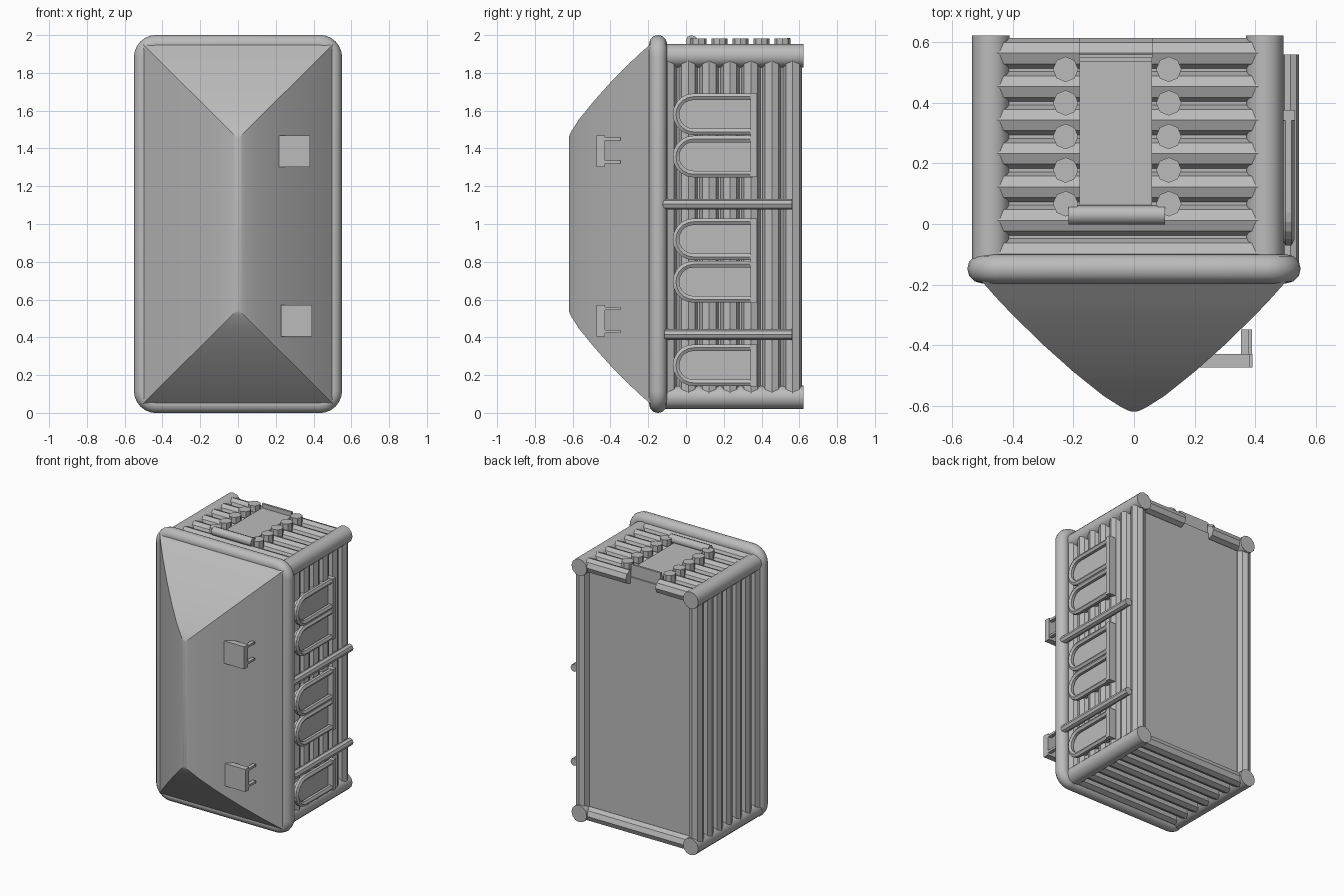
import bpy, bmesh, math
from mathutils import Matrix, Vector

if "Cube" in bpy.data.objects:
    bpy.data.objects.remove(bpy.data.objects["Cube"])

GREY = (0.5, 0.5, 0.5, 1)
grey = bpy.data.materials.new("grey")
grey.use_nodes = True
grey.diffuse_color = GREY
grey.node_tree.nodes["Principled BSDF"].inputs["Base Color"].default_value = GREY


def finish(name, bm, smooth=None):
    bmesh.ops.recalc_face_normals(bm, faces=bm.faces)
    mesh = bpy.data.meshes.new(name)
    bm.to_mesh(mesh)
    bm.free()
    mesh.materials.append(grey)
    obj = bpy.data.objects.new(name, mesh)
    bpy.context.collection.objects.link(obj)
    if smooth:
        smooth_object(obj, smooth)
    return obj


def smooth_object(obj, degrees):
    bpy.ops.object.select_all(action='DESELECT')
    obj.select_set(True)
    bpy.context.view_layer.objects.active = obj
    bpy.ops.object.shade_smooth_by_angle(angle=math.radians(degrees))


def box(name, x, y, z):
    """Box from (low, high) pairs."""
    bm = bmesh.new()
    bmesh.ops.create_cube(bm, size=1)
    for v in bm.verts:
        v.co = [lo + (hi - lo) * (c + 0.5) for (lo, hi), c in zip((x, y, z), v.co)]
    return finish(name, bm)


def rod(name, a, b, r, sides=8, smooth=None):
    """Straight cylinder between two points."""
    a, b = Vector(a), Vector(b)
    turn = (b - a).to_track_quat('Z', 'Y').to_matrix().to_4x4()
    bm = bmesh.new()
    bmesh.ops.create_cone(bm, cap_ends=True, segments=sides, radius1=r, radius2=r,
                          depth=(b - a).length,
                          matrix=Matrix.Translation((a + b) / 2) @ turn)
    return finish(name, bm, smooth)


def tube(name, points, r, closed, res, smooth):
    """Bent tube along a path of points."""
    curve = bpy.data.curves.new(name, 'CURVE')
    curve.dimensions = '3D'
    curve.bevel_depth, curve.bevel_resolution = r, res
    curve.use_fill_caps = True
    spline = curve.splines.new('POLY')
    spline.points.add(len(points) - 1)
    for p, co in zip(spline.points, points):
        p.co = (*co, 1)
    spline.use_cyclic_u = closed
    curve.materials.append(grey)
    obj = bpy.data.objects.new(name, curve)
    bpy.context.collection.objects.link(obj)
    bpy.ops.object.select_all(action='DESELECT')
    obj.select_set(True)
    bpy.context.view_layer.objects.active = obj
    bpy.ops.object.convert(target='MESH')
    smooth_object(bpy.context.object, smooth)


def arc(cu, cv, r, start, end, steps):
    for i in range(steps + 1):
        t = math.radians(start + (end - start) * i / steps)
        yield cu + r * math.cos(t), cv + r * math.sin(t)


# Body core, whose back is a sunken panel, and the four long corner tubes
LEFT, RIGHT, LOW, HIGH = -0.473, 0.432, 0.082, 1.89
box("body_core", (LEFT - 0.005, RIGHT + 0.005), (-0.14, 0.56), (LOW - 0.005, HIGH + 0.005))
for x in (LEFT, RIGHT):
    for z in (LOW, HIGH):
        rod("corner_tube", (x, -0.14, z), (x, 0.622, z), 0.062, 12, smooth=35)

# Ribs wrapped around the body, the rearmost top rib is split by a notch
R = 0.05
for k in range(-1, 6):
    y = 0.012 + 0.1105 * k
    for x in (LEFT - 0.007, RIGHT + 0.007):
        rod("side_rib", (x, y, LOW), (x, y, HIGH), R)
    rod("bottom_rib", (LEFT, y, LOW - 0.007), (RIGHT, y, LOW - 0.007), R)
    z = HIGH + 0.007
    spans = ((LEFT, -0.18), (0.06, RIGHT)) if k == 5 else ((LEFT, RIGHT),)
    for x0, x1 in spans:
        rod("top_rib", (x0, y, z), (x1, y, z), R)

# Top hatch with its lip, cross bar and studs
box("hatch_plate", (-0.18, 0.06), (0.04, 0.55), (1.88, 1.952))
box("hatch_lip", (-0.18, 0.06), (0.535, 0.55), (1.94, 1.984))
rod("hatch_bar", (-0.217, 0.03, 1.968), (0.103, 0.03, 1.968), 0.032, smooth=50)
for x in (-0.226, 0.115):
    for k in range(5):
        y = 0.067 + 0.111 * k
        rod("top_stud", (x, y, 1.9), (x, y, 1.982), 0.042)

# Rounded rectangular front frame
corners = ((0.433, 1.883, 0), (-0.433, 1.883, 90), (-0.433, 0.117, 180), (0.433, 0.117, 270))
path = [(u, -0.148, v) for cx, cz, a in corners for u, v in arc(cx, cz, 0.07, a, a + 90, 6)]
tube("front_frame", path, 0.048, True, 4, 60)

# Bulging hipped nose lofted from shrinking rectangles
profile = ((0, -0.188), (0.05, -0.245), (0.1, -0.298), (0.2, -0.397), (0.3, -0.487),
           (0.4, -0.568), (0.46, -0.606), (0.48, -0.616), (0.49, -0.619), (0.5, -0.62))
bm = bmesh.new()
rings = []
for d, y in profile:
    w, h = 0.504 - d * 1.008, 0.952 - d
    rings.append([bm.verts.new((sx * w, y, 1 + sz * h))
                  for sx, sz in ((-1, -1), (1, -1), (1, 1), (-1, 1))])
for a, b in zip(rings, rings[1:]):
    for i in range(4):
        j = (i + 1) % 4
        bm.faces.new((a[i], a[j], b[j], b[i]))
bm.faces.new(rings[0])
bmesh.ops.remove_doubles(bm, verts=bm.verts, dist=0.0005)
finish("nose", bm, 20)

# Square pads on the nose, each with two short pegs
for x, z in ((0.217, 1.303), (0.227, 0.405)):
    box("nose_pad", (x, x + 0.165), (-0.474, -0.43), (z, z + 0.165))
    for dz in (0.018, 0.139):
        box("pad_peg", (x + 0.137, x + 0.163), (-0.44, -0.348), (z + dz, z + dz + 0.016))

# Arched windows lying on their side, with faceted tube frames
X = 0.51
for z in (1.581, 1.357, 0.919, 0.694, 0.252):
    outline = list(arc(0.04, z, 0.093, 90, 270, 10))
    outline = [(0.355, z + 0.093)] + outline + [(0.355, z - 0.093)]
    tube("window_frame", [(X, u, v) for u, v in outline], 0.02, False, 1, 5)
    bm = bmesh.new()
    pane = bm.faces.new([bm.verts.new((0.46, u, v)) for u, v in outline])
    out = bmesh.ops.extrude_face_region(bm, geom=[pane])["geom"]
    bmesh.ops.translate(bm, vec=(0.032, 0, 0),
                        verts=[g for g in out if isinstance(g, bmesh.types.BMVert)])
    finish("window_pane", bm)

# Upright posts closing the window groups
for z0, z1 in ((1.248, 1.693), (0.582, 1.03), (0.14, 0.363)):
    box("window_post", (0.47, 0.532), (0.342, 0.376), (z0, z1))

# Horizontal rails between the window groups
for y0, z in ((-0.125, 1.105), (-0.115, 0.415)):
    rod("side_rail", (0.517, y0, z), (0.517, 0.56, z), 0.028, 8, smooth=30)
